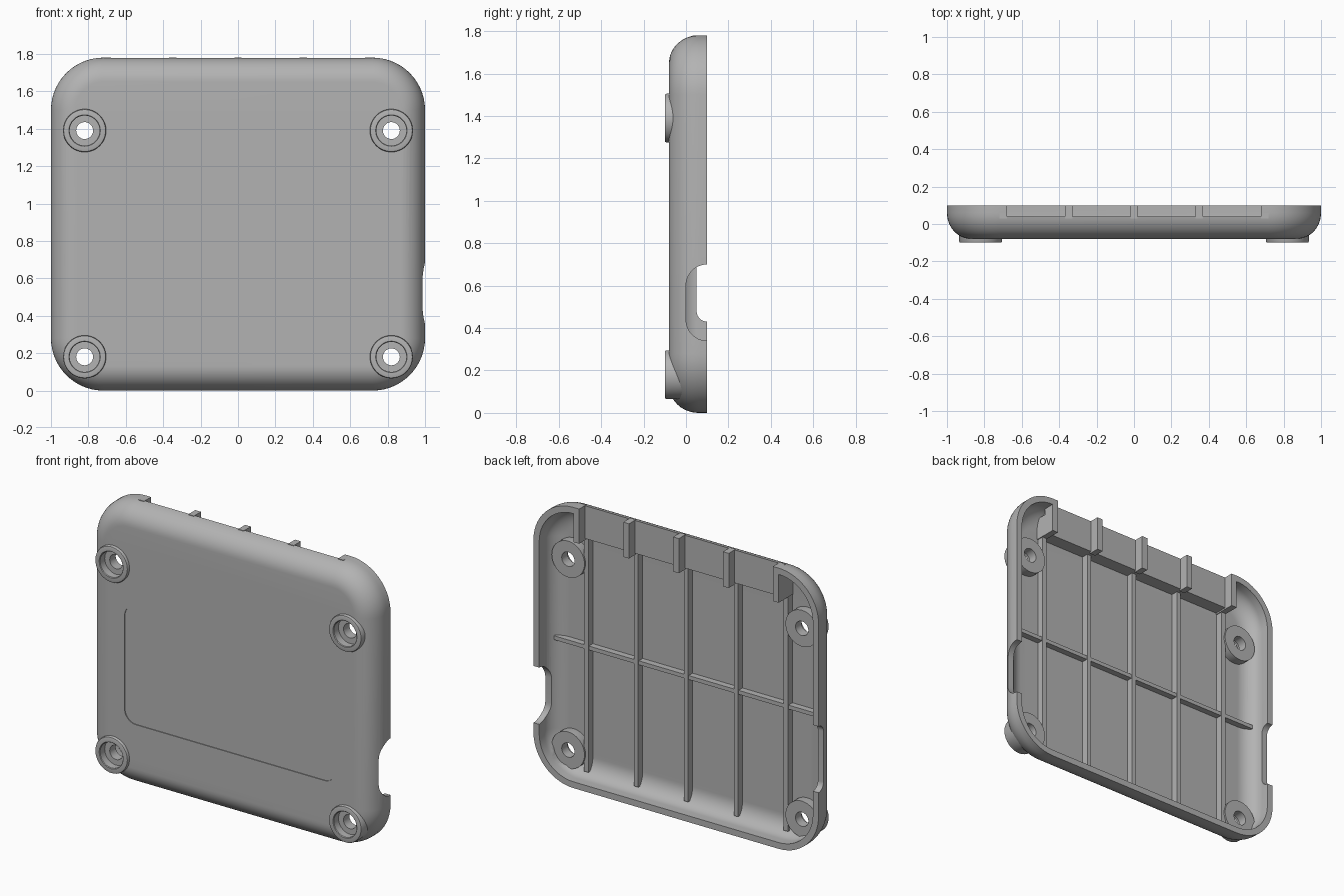
import bpy, bmesh
from math import sin, cos, pi, sqrt

old = bpy.data.objects.get("Cube")
if old:
    bpy.data.objects.remove(old)

grey = bpy.data.materials.new("plain grey")
grey.use_nodes = True
COLOUR = (0.45, 0.45, 0.45, 1)
grey.diffuse_color = COLOUR
grey.node_tree.nodes["Principled BSDF"].inputs["Base Color"].default_value = COLOUR

HALF_W, HEIGHT, CORNER = 1.0, 1.78, 0.28
FRONT, BACK = -0.08, 0.10


def finish(name, bm):
    bmesh.ops.recalc_face_normals(bm, faces=bm.faces)
    mesh = bpy.data.meshes.new(name)
    bm.to_mesh(mesh)
    bm.free()
    mesh.materials.append(grey)
    obj = bpy.data.objects.new(name, mesh)
    bpy.context.collection.objects.link(obj)
    return obj


def rounded(u0, u1, v0, v1, r, n=14):
    """Points of a rounded rectangle."""
    centres = ((u1 - r, v1 - r), (u0 + r, v1 - r), (u0 + r, v0 + r), (u1 - r, v0 + r))
    pts = []
    for q, (cu, cv) in enumerate(centres):
        for i in range(n + 1):
            a = (q + i / n) * pi / 2
            pts.append((cu + r * cos(a), cv + r * sin(a)))
    return pts


def skin(name, rings, caps=True, cyclic=False):
    """Join equal rings of points into a surface."""
    bm = bmesh.new()
    loops = [[bm.verts.new(p) for p in ring] for ring in rings]
    pairs = list(zip(loops, loops[1:]))
    if cyclic:
        pairs.append((loops[-1], loops[0]))
    for a, b in pairs:
        for i in range(len(a)):
            j = (i + 1) % len(a)
            bm.faces.new((a[i], a[j], b[j], b[i]))
    if caps and not cyclic:
        bm.faces.new(loops[0])
        bm.faces.new(loops[-1])
    return finish(name, bm)


def prism_x(name, pts, x0, x1):
    return skin(name, [[(x, y, z) for y, z in pts] for x in (x0, x1)])


def prism_y(name, pts, y0, y1):
    return skin(name, [[(x, y, z) for x, z in pts] for y in (y0, y1)])


def box(name, x0, x1, y0, y1, z0, z1):
    return prism_x(name, [(y0, z0), (y1, z0), (y1, z1), (y0, z1)], x0, x1)


def circle(cx, cz, r, n=48):
    return [(cx + r * cos(2 * pi * i / n), cz + r * sin(2 * pi * i / n)) for i in range(n)]


def select(obj):
    bpy.ops.object.select_all(action="DESELECT")
    obj.select_set(True)
    bpy.context.view_layer.objects.active = obj


def smooth(obj):
    select(obj)
    bpy.ops.object.shade_smooth_by_angle(angle=0.5)


def cut(obj, cutter):
    mod = obj.modifiers.new("cut", "BOOLEAN")
    mod.operation, mod.solver, mod.object = "DIFFERENCE", "EXACT", cutter
    select(obj)
    bpy.ops.object.modifier_apply(modifier=mod.name)
    bpy.data.objects.remove(cutter)


# Hollow tray: elliptical rounding outside, the same again inside
def outline(inset, y):
    pts = rounded(-HALF_W + inset, HALF_W - inset, inset, HEIGHT - inset, CORNER - inset)
    return [(x, y, z) for x, z in pts]


def rounding(near, far, y_floor, y_wall, n=12):
    rings = []
    for i in range(n + 1):
        a = i / n * pi / 2
        rings.append(outline(far - (far - near) * sin(a), y_wall - (y_wall - y_floor) * cos(a)))
    return rings


outer = rounding(0, 0.13, FRONT, 0.06) + [outline(0, BACK)]
inner = [outline(0.04, BACK)] + rounding(0.04, 0.15, -0.045, 0.05)[::-1]
shell = skin("shell", outer + inner)

# Openings: side notches, top vent, label recess and foot holes
FEET = [(sx * 0.82, z) for sx in (-1, 1) for z in (0.18, 1.39)]
cut(shell, prism_x("notch_left", rounded(0.0, 0.4, 0.34, 0.70, 0.1), 0.85, 1.2))
cut(shell, prism_x("notch_right", rounded(0.05, 0.4, 0.43, 0.85, 0.05), -1.2, -0.85))
cut(shell, prism_y("vent", [(-0.68, 1.6), (0.68, 1.6), (0.68, 2), (-0.68, 2)], 0.04, 0.3))
cut(shell, prism_y("recess", rounded(-0.74, 0.74, 0.41, 1.16, 0.08), -0.2, FRONT + 0.005))
for cx, cz in FEET:
    cut(shell, prism_y("foot_hole", circle(cx, cz, 0.1), -0.3, 0.05))
smooth(shell)

# Screw feet: counterbored rings that stick out on both sides of the plate
RING = [(0.045, -0.05), (0.08, -0.05), (0.08, -0.096), (0.084, -0.1), (0.106, -0.1),
        (0.112, -0.098), (0.115, -0.092), (0.115, 0.01), (0.045, 0.01)]
for cx, cz in FEET:
    rings = [[(x, y, z) for x, z in circle(cx, cz, r)] for r, y in RING]
    smooth(skin("screw_foot", rings, cyclic=True))

# Solid ledge behind the top edge
ledge = [(-0.06, 1.57), (0.04, 1.57), (0.04, 1.767), (0.0, 1.755), (-0.06, 1.70)]
prism_x("top_ledge", ledge, -0.7, 0.7)

# Stiffening ribs and the vent dividers above them
for i in range(-2, 3):
    x = i * 0.35
    box("upright_rib", x - 0.015, x + 0.015, -0.06, 0.0, 0.07, 1.6)
    end = abs(i) == 2
    box("vent_divider", x - 0.02, x + 0.02, -0.05 if end else 0.03, BACK, 1.56, 1.70)
    box("vent_divider_top", x - 0.02, x + 0.02, 0.03, BACK, 1.70, HEIGHT)
box("cross_rib", -0.93, 0.93, -0.06, -0.005, 0.845, 0.87)
